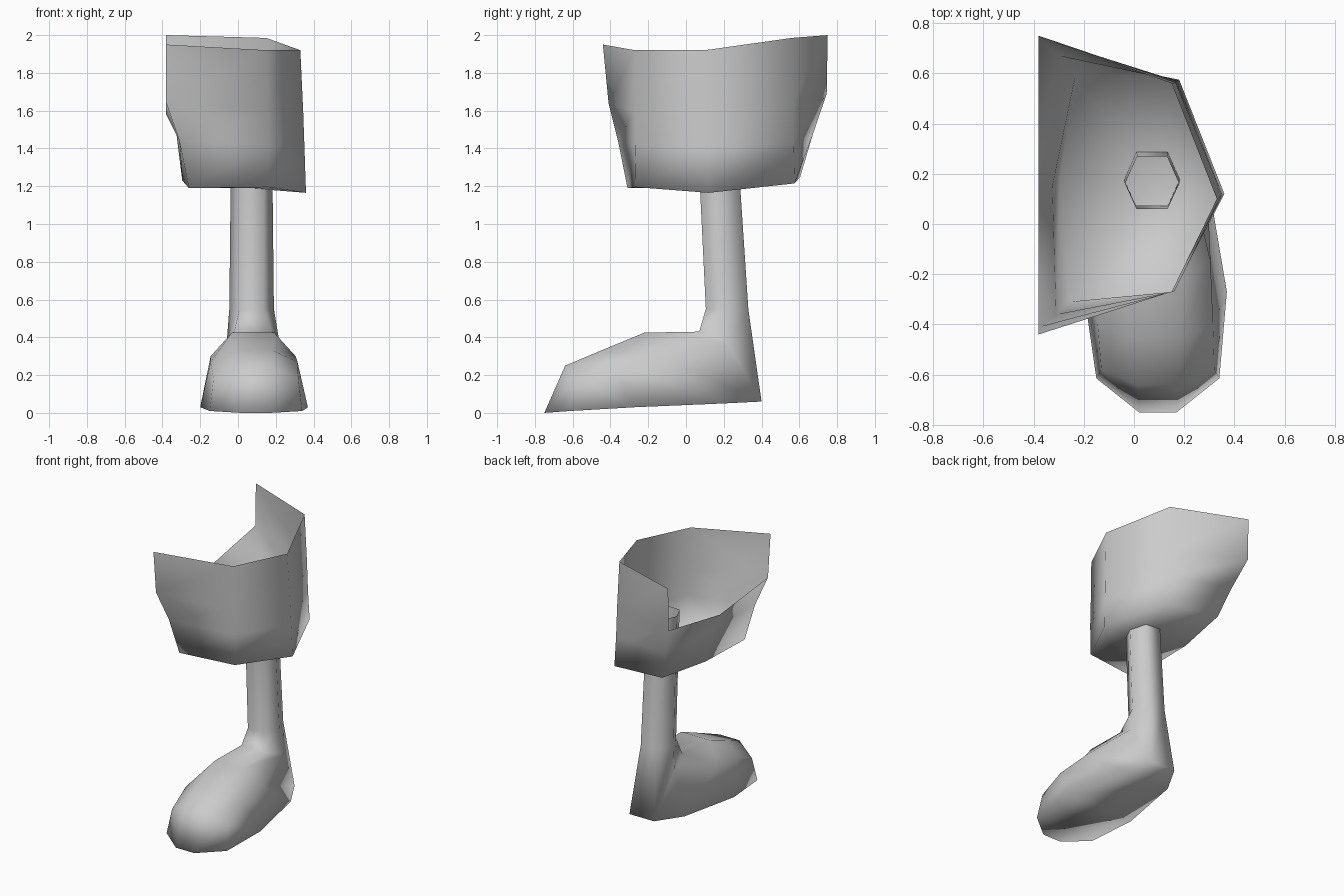
import bpy
import bmesh

cube = bpy.data.objects.get("Cube")
if cube:
    bpy.data.objects.remove(cube, do_unlink=True)

grey = bpy.data.materials.new("plain grey")
grey.use_nodes = True
grey.diffuse_color = (0.6, 0.6, 0.6, 1)
grey.node_tree.nodes["Principled BSDF"].inputs["Base Color"].default_value = (0.6, 0.6, 0.6, 1)


def finish(bm, name):
    mesh = bpy.data.meshes.new(name)
    bm.to_mesh(mesh)
    bm.free()
    for p in mesh.polygons:
        p.use_smooth = True
    mesh.materials.append(grey)
    obj = bpy.data.objects.new(name, mesh)
    bpy.context.collection.objects.link(obj)
    return obj


def add_ring(bm, points):
    return [bm.verts.new(p) for p in points]


def bridge(bm, upper, lower, count):
    # Join two rings with quads; count = number of sides to fill
    n = len(lower)
    for i in range(count):
        j = (i + 1) % n
        bm.faces.new((lower[i], lower[j], upper[j], upper[i]))


# Shorts leg: open shell, ordered front inner, front, outer, back, back inner, crotch
bm = bmesh.new()
top = add_ring(bm, [(-.38, -.44, 1.95), (.15, -.27, 1.92), (.33, .10, 1.92),
                    (.15, .56, 1.985), (-.38, .75, 2.0)])
middle = add_ring(bm, [(-.38, -.41, 1.64), (.155, -.27, 1.6), (.345, .11, 1.6),
                       (.165, .565, 1.65), (-.38, .745, 1.69), (-.38, .15, 1.58)])
low = add_ring(bm, [(-.31, -.36, 1.44), (.16, -.27, 1.42), (.352, .115, 1.4),
                    (.17, .57, 1.43), (-.30, .67, 1.47), (-.325, .15, 1.47)])
hem = add_ring(bm, [(-.26, -.31, 1.19), (.16, -.265, 1.195), (.36, .12, 1.165),
                    (.18, .575, 1.215), (-.23, .605, 1.25), (-.295, .19, 1.23)])
bridge(bm, top, middle, 4)
bridge(bm, middle, low, 6)
bridge(bm, low, hem, 6)
centre = bm.verts.new((.05, .15, 1.19))
for i in range(6):
    bm.faces.new((hem[(i + 1) % 6], hem[i], centre))
finish(bm, "shorts_leg")


# Leg and foot: one six-sided tube that bends at the ankle
def section(cx, front, side, back):
    # each part is (half width, y, z)
    (fw, fy, fz), (sw, sy, sz), (bw, by, bz) = front, side, back
    return [(cx - fw, fy, fz), (cx + fw, fy, fz), (cx + sw, sy, sz),
            (cx + bw, by, bz), (cx - bw, by, bz), (cx - sw, sy, sz)]


bm = bmesh.new()
sections = [
    section(.072, (.062, .06, 1.48), (.108, .16, 1.48), (.06, .268, 1.48)),
    section(.072, (.065, .105, .55), (.118, .21, .55), (.065, .33, .55)),
    section(.08, (.10, .07, .43), (.14, .22, .37), (.10, .40, .06)),
    section(.08, (.112, -.22, .425), (.225, -.15, .30), (.21, .20, .05)),
    section(.085, (.10, -.45, .33), (.23, -.40, .27), (.285, -.27, .03)),
    section(.095, (.08, -.64, .25), (.225, -.58, .18), (.245, -.615, .01)),
]
rings = [add_ring(bm, s) for s in sections]
for upper, lower in zip(rings, rings[1:]):
    bridge(bm, upper, lower, 6)

# Toe tip
tl, tr = add_ring(bm, [(.02, -.75, 0), (.17, -.75, 0)])
fl, fr, mr, br, bl, ml = rings[-1]
for face in ((tl, tr, fr, fl), (tr, br, mr, fr), (tr, tl, bl, br), (tl, fl, ml, bl)):
    bm.faces.new(face)
finish(bm, "leg_and_foot")
